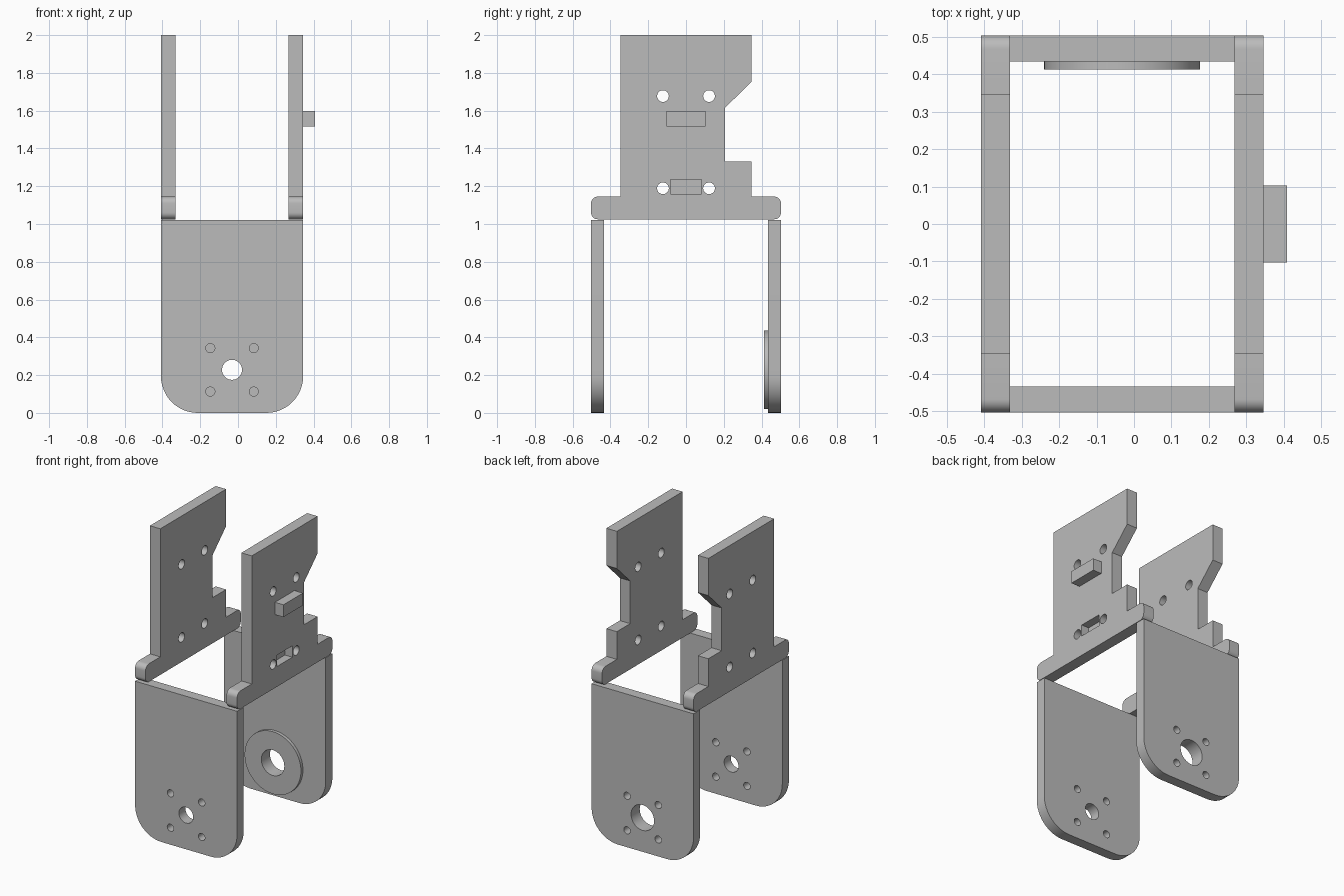
import bpy, bmesh
from math import cos, sin, pi, radians

cube = bpy.data.objects.get("Cube")
if cube:
    bpy.data.objects.remove(cube, do_unlink=True)

grey = bpy.data.materials.new("plain_grey")
grey.use_nodes = True
grey.diffuse_color = (0.5, 0.5, 0.5, 1)
grey.node_tree.nodes["Principled BSDF"].inputs["Base Color"].default_value = (0.5, 0.5, 0.5, 1)


def arc(u, v, r, start, end, n=12):
    """Points along an arc, angles in degrees."""
    angles = [radians(start + (end - start) * i / n) for i in range(n + 1)]
    return [(u + r * cos(a), v + r * sin(a)) for a in angles]


def circle(u, v, r, n=40):
    return arc(u, v, r, 0, 360, n)[:-1]


def rect(u0, u1, v0, v1):
    return [(u0, v0), (u1, v0), (u1, v1), (u0, v1)]


def prism(name, outline, axis, a, b):
    """Extrude an upright outline along x or y from a to b."""
    bm = bmesh.new()
    place = (lambda u, v, d: (d, u, v)) if axis == "x" else (lambda u, v, d: (u, d, v))
    near = [bm.verts.new(place(u, v, a)) for u, v in outline]
    far = [bm.verts.new(place(u, v, b)) for u, v in outline]
    bm.faces.new(near)
    bm.faces.new(far)
    n = len(outline)
    for i in range(n):
        j = (i + 1) % n
        bm.faces.new((near[i], near[j], far[j], far[i]))
    bmesh.ops.recalc_face_normals(bm, faces=bm.faces)
    mesh = bpy.data.meshes.new(name)
    bm.to_mesh(mesh)
    bm.free()
    mesh.materials.append(grey)
    obj = bpy.data.objects.new(name, mesh)
    bpy.context.collection.objects.link(obj)
    return obj


def finish(obj, cutters=()):
    """Cut the openings, then shade smooth with sharp edges kept."""
    for c in cutters:
        mod = obj.modifiers.new("cut", "BOOLEAN")
        mod.operation = "DIFFERENCE"
        mod.solver = "EXACT"
        mod.object = c
    if cutters:
        graph = bpy.context.evaluated_depsgraph_get()
        cut_mesh = bpy.data.meshes.new_from_object(obj.evaluated_get(graph))
        obj.modifiers.clear()
        obj.data = cut_mesh
        for c in cutters:
            bpy.data.objects.remove(c, do_unlink=True)
    bpy.ops.object.select_all(action="DESELECT")
    obj.select_set(True)
    bpy.context.view_layer.objects.active = obj
    bpy.ops.object.shade_smooth_by_angle(angle=radians(30))


LEFT, RIGHT = 0.345, -0.408      # outer faces of the side plates
MID = (LEFT + RIGHT) / 2
SIDE_T, END_T, HALF_Y = 0.077, 0.07, 0.503
FOLD = 1.025                     # height where side and end plates meet
HUB_Z = 0.228

# Front and back plates with rounded lower corners and a bolt pattern
R = 0.195
end_outline = ([(RIGHT, FOLD - 0.003)] + arc(RIGHT + R, R, R, 180, 270)
               + arc(LEFT - R, R, R, 270, 360) + [(LEFT, FOLD - 0.003)])
for name, y0, y1, hub_r in (("front_plate", -HALF_Y, -HALF_Y + END_T, 0.053),
                            ("back_plate", HALF_Y - END_T, HALF_Y, 0.085)):
    plate = prism(name, end_outline, "y", y0, y1)
    holes = [prism("hub_cutter", circle(MID, HUB_Z, hub_r), "y", y0 - 0.1, y1 + 0.1)]
    for sx in (-1, 1):
        for sz in (-1, 1):
            spot = circle(MID + sx * 0.115, HUB_Z + sz * 0.115, 0.024, 24)
            holes.append(prism("bolt_cutter", spot, "y", y0 - 0.1, y1 + 0.1))
    finish(plate, holes)

# Round boss on the inside of the back plate
boss = prism("back_boss", circle(MID, HUB_Z, 0.208, 64), "y", 0.412, HALF_Y - END_T)
finish(boss, [prism("boss_cutter", circle(MID, HUB_Z, 0.085), "y", 0.3, 0.6)])

# Side plates: rounded foot bar below, notched panel above
r, top, w = 0.036, 1.145, 0.347
side_outline = (arc(-HALF_Y + r, FOLD + r, r, 270, 180, 8)
                + arc(-HALF_Y + r, top - r, r, 180, 90, 8)
                + [(-w, top), (-w, 2.0), (w, 2.0), (w, 1.752), (0.206, 1.615),
                   (0.206, 1.33), (w, 1.33), (w, top)]
                + arc(HALF_Y - r, top - r, r, 90, 0, 8)
                + arc(HALF_Y - r, FOLD + r, r, 0, -90, 8))
for name, x0 in (("left_side_plate", LEFT - SIDE_T), ("right_side_plate", RIGHT)):
    plate = prism(name, side_outline, "x", x0, x0 + SIDE_T)
    cutters = [prism("screw_cutter", circle(y, z, 0.031, 32), "x", x0 - 0.1, x0 + 0.2)
               for y in (-0.122, 0.122) for z in (1.189, 1.677)]
    if name.startswith("left"):
        # Blind slot in the outer face
        cutters.append(prism("slot_cutter", rect(-0.081, 0.081, 1.16, 1.236),
                             "x", LEFT - 0.055, LEFT + 0.1))
    finish(plate, cutters)

# Tab standing out from the left side plate
finish(prism("left_tab", rect(-0.103, 0.103, 1.515, 1.597), "x", LEFT, 0.408))
